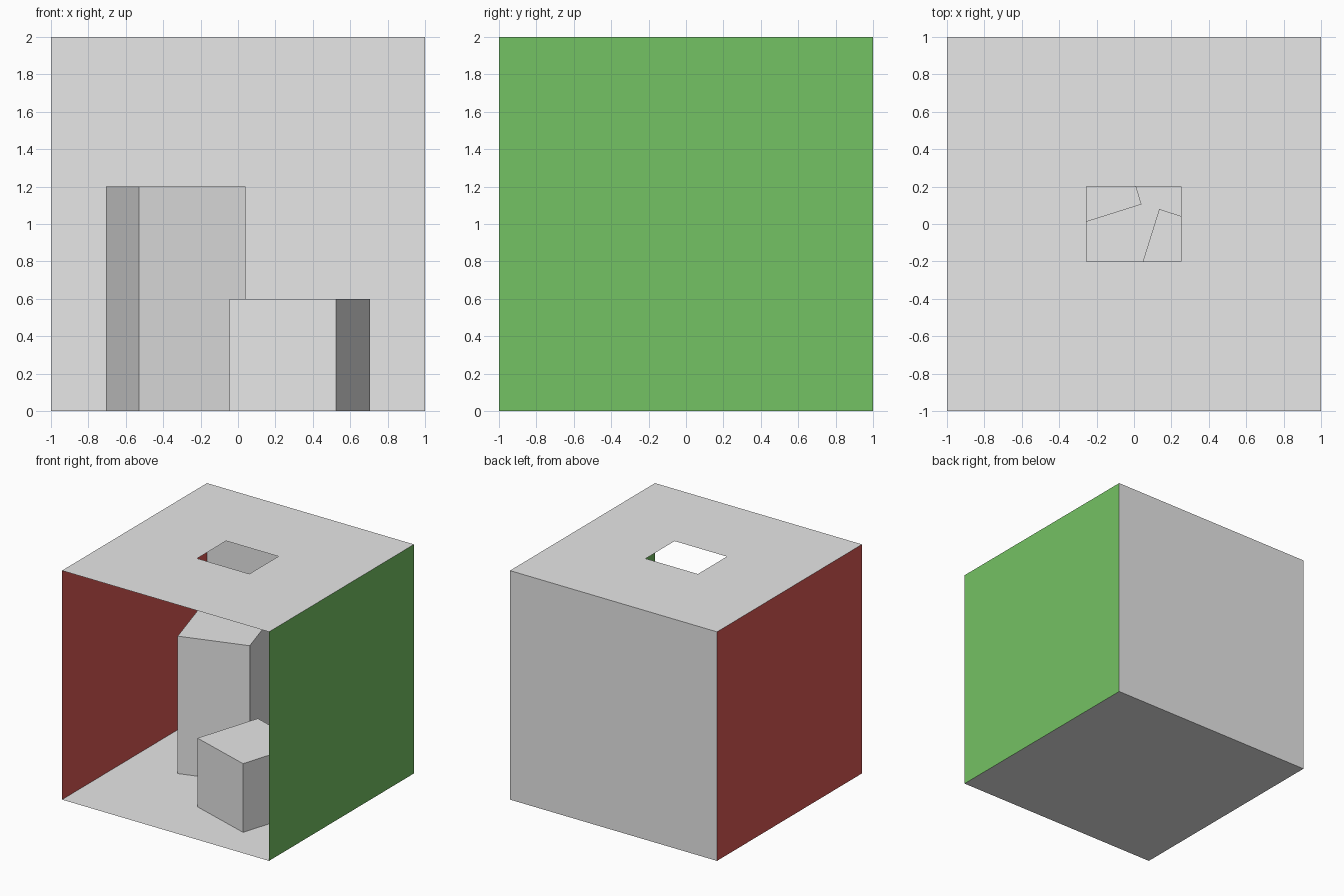
import bpy
import bmesh

if "Cube" in bpy.data.objects:
    bpy.data.objects.remove(bpy.data.objects["Cube"], do_unlink=True)


def material(name, rgb):
    mat = bpy.data.materials.new(name)
    mat.use_nodes = True
    color = (*rgb, 1.0)
    mat.diffuse_color = color
    mat.node_tree.nodes["Principled BSDF"].inputs["Base Color"].default_value = color
    return mat


GRAY = material("light gray", (0.8, 0.8, 0.8))
RED = material("red", (0.70, 0.10, 0.09))
GREEN = material("green", (0.175, 0.54, 0.125))


def finish(bm, name, mat):
    mesh = bpy.data.meshes.new(name)
    bm.to_mesh(mesh)
    bm.free()
    mesh.materials.append(mat)
    obj = bpy.data.objects.new(name, mesh)
    bpy.context.collection.objects.link(obj)
    return obj


def sheet(name, corners, mat):
    """Single flat panel, facing into the room."""
    bm = bmesh.new()
    bm.faces.new([bm.verts.new(c) for c in corners])
    return finish(bm, name, mat)


def block(name, footprint, height, mat):
    """Upright block standing on the floor, open where it meets the floor."""
    bm = bmesh.new()
    low = [bm.verts.new((x, y, 0)) for x, y in footprint]
    top = [bm.verts.new((x, y, height)) for x, y in footprint]
    bm.faces.new(top)
    for i in range(len(low)):
        j = (i + 1) % len(low)
        bm.faces.new((low[i], low[j], top[j], top[i]))
    return finish(bm, name, mat)


def rect(x0, x1, y0, y1, z):
    return [(x0, y0, z), (x1, y0, z), (x1, y1, z), (x0, y1, z)]


# Room panels, open at the front
sheet("floor", rect(-1, 1, -1, 1, 0), GRAY)
sheet("back_wall", [(-1, 1, 0), (1, 1, 0), (1, 1, 2), (-1, 1, 2)], GRAY)
sheet("right_wall", [(-1, -1, 0), (-1, 1, 0), (-1, 1, 2), (-1, -1, 2)], RED)
sheet("left_wall", [(1, 1, 0), (1, -1, 0), (1, -1, 2), (1, 1, 2)], GREEN)

# Ceiling with a rectangular opening
bm = bmesh.new()
outer = [bm.verts.new(c) for c in rect(-1, 1, -1, 1, 2)]
inner = [bm.verts.new(c) for c in rect(-0.255, 0.25, -0.2, 0.2, 2)]
for i in range(4):
    j = (i + 1) % 4
    bm.faces.new((outer[i], inner[i], inner[j], outer[j]))
finish(bm, "ceiling", GRAY)

# Turned blocks inside the room
block("tall_block",
      [(-0.53, -0.075), (0.04, 0.105), (-0.135, 0.685), (-0.705, 0.505)], 1.2, GRAY)
block("short_block",
      [(0.525, -0.68), (0.705, -0.105), (0.135, 0.08), (-0.045, -0.495)], 0.6, GRAY)
